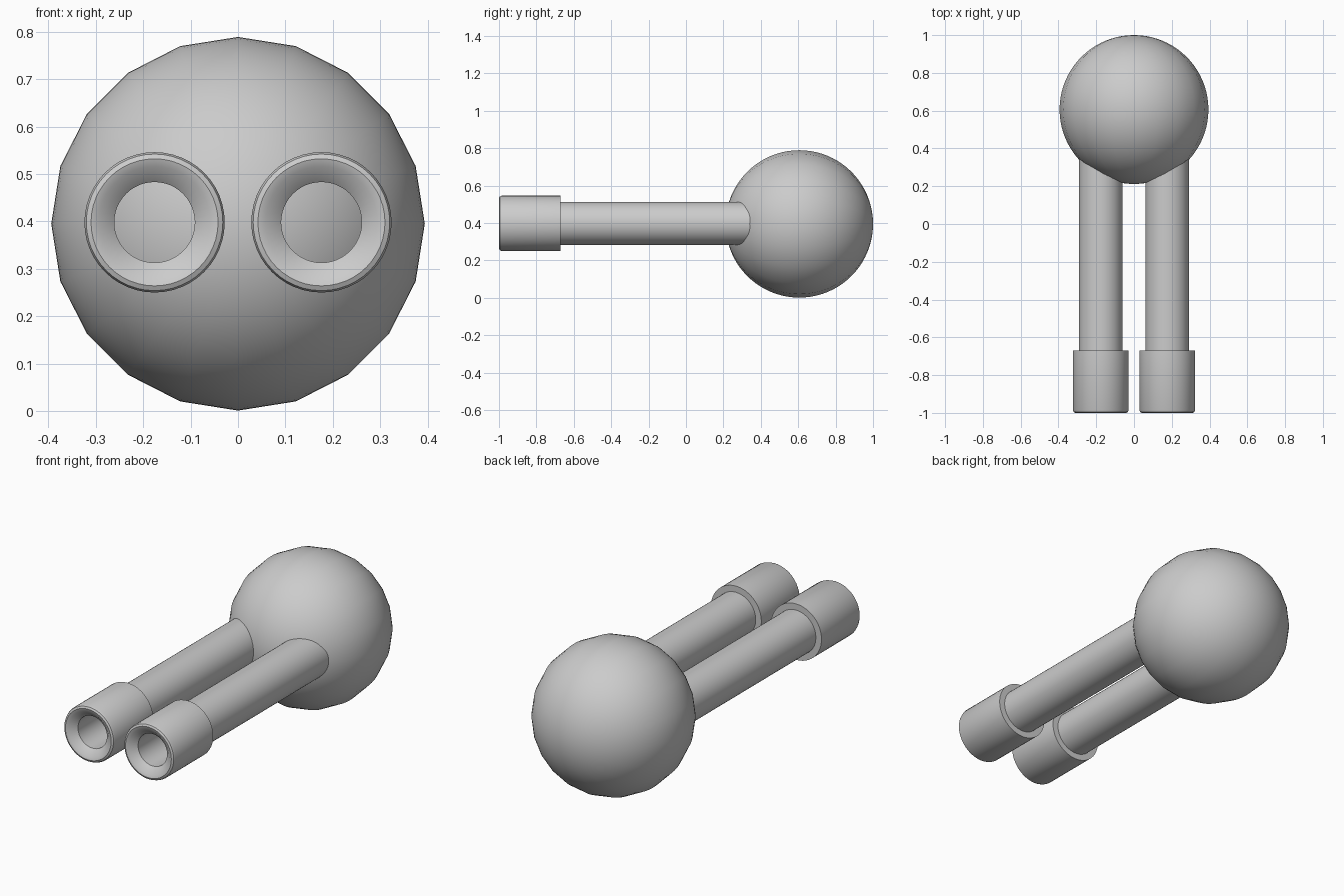
import bpy
import math

if "Cube" in bpy.data.objects:
    bpy.data.objects.remove(bpy.data.objects["Cube"])


def lathe_y(name, profile, sides, loc, closed):
    """Spin (radius, y) points around the y axis; radius 0 makes a pole."""
    verts, faces, rings = [], [], []
    for r, y in profile:
        n = 1 if r < 1e-6 else sides
        rings.append([len(verts) + i for i in range(n)])
        for i in range(n):
            a = 2 * math.pi * i / sides
            verts.append((r * math.sin(a), y, r * math.cos(a)))
    pairs = list(zip(rings, rings[1:]))
    if closed:
        pairs.append((rings[-1], rings[0]))
    for a, b in pairs:
        for i in range(sides):
            j = (i + 1) % sides
            quad = [a[i % len(a)], a[j % len(a)], b[j % len(b)], b[i % len(b)]]
            faces.append(list(dict.fromkeys(quad)))
    mesh = bpy.data.meshes.new(name)
    mesh.from_pydata(verts, [], faces)
    mesh.update()
    ob = bpy.data.objects.new(name, mesh)
    bpy.context.collection.objects.link(ob)
    ob.location = loc
    bpy.ops.object.select_all(action='DESELECT')
    ob.select_set(True)
    bpy.context.view_layer.objects.active = ob
    # consistent outward normals
    bpy.ops.object.mode_set(mode='EDIT')
    bpy.ops.mesh.select_all(action='SELECT')
    bpy.ops.mesh.normals_make_consistent(inside=False)
    bpy.ops.object.mode_set(mode='OBJECT')
    bpy.ops.object.shade_smooth_by_angle(angle=math.radians(30))
    return ob


# Ball: 20 sides around y, fine along its length
R, RINGS = 0.394, 40
arc = [(R * math.sin(math.pi * i / RINGS), -R * math.cos(math.pi * i / RINGS))
       for i in range(RINGS + 1)]
lathe_y("ball", arc, 20, (0, 1 - R, R + 0.001), False)

# Hollow barrels with a thicker collar, small outer bevel and countersunk bore
barrel = [
    (0.085, 0.42), (0.115, 0.42),
    (0.115, -0.67), (0.148, -0.67),
    (0.148, -0.985), (0.144, -0.995), (0.134, -1.0),
    (0.118, -0.995), (0.085, -0.965),
]
for side, x in (("left", -0.176), ("right", 0.176)):
    lathe_y(side + "_barrel", barrel, 48, (x, 0, 0.398), True)
